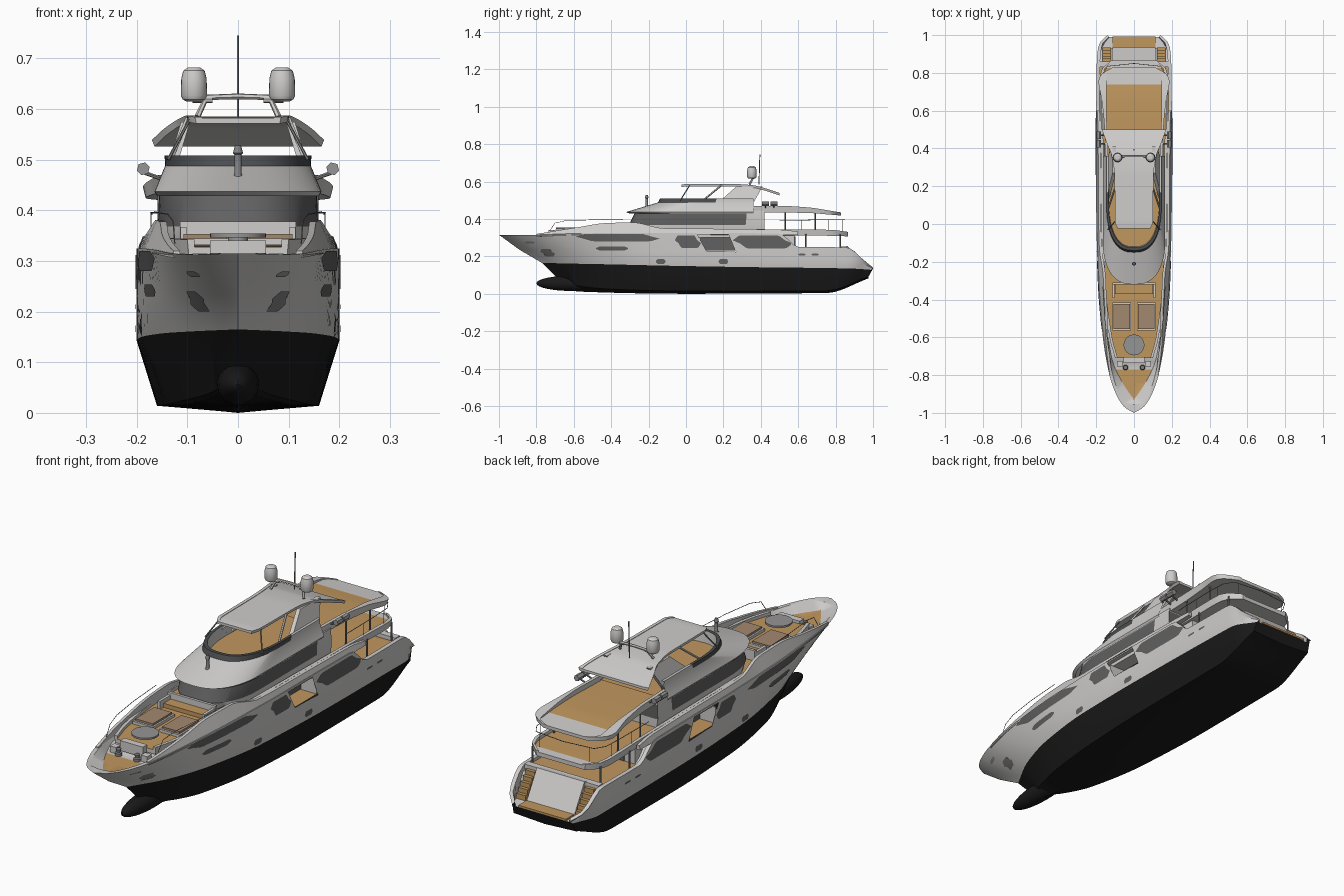
import bpy, bmesh, math
from mathutils import Vector, Matrix
from mathutils.bvhtree import BVHTree

if "Cube" in bpy.data.objects:
    bpy.data.objects.remove(bpy.data.objects["Cube"])

# Materials
COLOURS = {
    "gloss_white": (.62, .61, .6), "bottom_black": (.01, .01, .01), "tinted_glass": (.12, .12, .122),
    "teak": (.53, .31, .112), "table_grey": (.3, .3, .3), "cushion_tan": (.36, .25, .16),
    "steel": (.22, .22, .22), "dark_windscreen": (.07, .072, .076),
}
WHITE, BLACK, GLASS, TEAK, GREY, TAN, STEEL, SCREEN = range(len(COLOURS))
MATS, PARTS = [], []
for label, rgb in COLOURS.items():
    m = bpy.data.materials.new(label)
    m.use_nodes = True
    m.diffuse_color = (*rgb, 1)
    m.node_tree.nodes["Principled BSDF"].inputs["Base Color"].default_value = (*rgb, 1)
    MATS.append(m)


# Helpers
def finish(bm, name, mirrored=False):
    bmesh.ops.remove_doubles(bm, verts=bm.verts, dist=1e-5)
    bmesh.ops.recalc_face_normals(bm, faces=bm.faces)
    mesh = bpy.data.meshes.new(name)
    bm.to_mesh(mesh)
    bm.free()
    obj = bpy.data.objects.new(name, mesh)
    bpy.context.scene.collection.objects.link(obj)
    for mat in MATS:
        mesh.materials.append(mat)
    if mirrored:
        obj.modifiers.new("both_sides", "MIRROR")
    PARTS.append(obj)
    return obj


def skin(name, rows, rule, loop=False, caps="", mirrored=False):
    """Surface through rows of points; rule(strip, column, centre) gives the material, or None for a gap."""
    bm = bmesh.new()
    grid = [[bm.verts.new(p) for p in row] for row in rows]
    n = len(rows[0])

    def face(verts, i, j):
        f = bm.faces.new(verts)
        mat = rule(i, j, f.calc_center_median()) if callable(rule) else rule
        if mat is None:
            bm.faces.remove(f)
        else:
            f.material_index = mat
    for i in range(len(grid) - 1):
        for j in range(n if loop else n - 1):
            k = (j + 1) % n
            face((grid[i][j], grid[i][k], grid[i + 1][k], grid[i + 1][j]), i, j)
    if "a" in caps:
        face(grid[0], -1, 0)
    if "b" in caps:
        face(grid[-1], len(grid), 0)
    return finish(bm, name, mirrored)


def smooth(keys, t, c=1):
    """Monotone cubic through column c of the keys."""
    t = min(max(t, keys[0][0]), keys[-1][0])
    last = len(keys) - 2
    i = max(k for k in range(last + 1) if keys[k][0] <= t)

    def sec(k):
        k = min(max(k, 0), last)
        return (keys[k + 1][c] - keys[k][c]) / (keys[k + 1][0] - keys[k][0])

    def slope(k):
        a, b = sec(k - 1), sec(k)
        return 2 * a * b / (a + b) if a * b > 0 else 0
    h = keys[i + 1][0] - keys[i][0]
    s = (t - keys[i][0]) / h
    p, q = keys[i][c], keys[i + 1][c]
    return (p + (q - p) * s * s * (3 - 2 * s)
            + h * s * (1 - s) * ((1 - s) * slope(i) - s * slope(i + 1)))


def whole(half):
    """Close a half ring that starts and ends on the centre line."""
    return half + [(-x, y, z) for x, y, z in half[-2:0:-1]]


def box(name, centre, size, mat, mirrored=False):
    bm = bmesh.new()
    bmesh.ops.create_cube(bm, size=1, matrix=Matrix.Translation(centre) @ Matrix.Diagonal((*size, 1)))
    for f in bm.faces:
        f.material_index = mat
    return finish(bm, name, mirrored)


def lathe(name, centre, profile, mat, mirrored=False, sides=24):
    x, y, z = centre
    turn = [math.tau * k / sides for k in range(sides)]
    rows = [[(x + r * math.cos(a), y + r * math.sin(a), z + h) for a in turn] for r, h in profile]
    return skin(name, rows, mat, True, "ab", mirrored)


def tube(name, points, radius, mat, mirrored=True):
    rows = []
    pts = [Vector(p) for p in points]
    for i, p in enumerate(pts):
        d = (pts[min(i + 1, len(pts) - 1)] - pts[max(i - 1, 0)]).normalized()
        u = d.orthogonal().normalized() if i == 0 else (u - d * u.dot(d)).normalized()
        v = d.cross(u)
        rows.append([p + radius * (u * math.cos(k * math.pi / 3) + v * math.sin(k * math.pi / 3)) for k in range(6)])
    return skin(name, rows, mat, True, "ab", mirrored)


def deck_plate(name, keys, thick, floor_half, top, span, n=40):
    """Plate along y with a raised rim; keys are (y, half width, floor z, rim height)."""
    rows = []
    for i in range(n + 1):
        y = keys[0][0] + (keys[-1][0] - keys[0][0]) * i / n
        w, z, lip = (smooth(keys, y, c) for c in (1, 2, 3))
        inner = min(w - .014, floor_half)
        rows.append(whole([(0, y, z - thick), (w * .97, y, z - thick), (w, y, z + lip),
                           (inner, y, z + lip), (inner, y, z), (0, y, z)]))
    return skin(name, rows, lambda i, j, c: top if min(j, 9 - j) == 4 and span[0] < c.y < span[1] else WHITE,
                True, "ab")


# Hull lines: (y, half width, z)
SHEER = [(-1, 0, .315), (-.97, .05, .314), (-.9, .095, .313), (-.8, .13, .315), (-.6, .165, .322),
         (-.3, .19, .325), (.1, .2, .325), (.5, .2, .322), (.6, .2, .25), (.86, .197, .248), (.95, .187, .18), (1, .14, .14)]
KNUCKLE = [(-.89, 0, .235), (-.8, .065, .235), (-.6, .135, .235), (-.3, .182, .23), (.1, .2, .23),
           (.6, .2, .2), (.88, .196, .185), (1, .14, .135)]
WATER = [(-.77, 0, .165), (-.6, .09, .161), (-.4, .15, .157), (-.1, .19, .15), (.3, .2, .143), (.88, .195, .135), (.99, .145, .128)]
BILGE = [(-.69, 0, .085), (-.56, .055, .04), (-.4, .105, .025), (-.1, .145, .016), (.3, .16, .014), (.75, .16, .016), (.975, .15, .09)]
KEEL = [(-.66, 0, .05), (-.58, 0, .012), (0, 0, 0), (.75, 0, .004), (.975, 0, .082)]
FLOOR = [(-.93, 0, .288), (-.85, .055, .288), (-.75, .105, .288), (-.7, .12, .3), (-.3, .172, .3), (.1, .182, .3),
         (.5, .182, .3), (.58, .182, .235), (.85, .18, .235), (.93, .172, .135), (.99, .13, .13)]
rows, steps = [], 80
for i in range(steps + 1):
    u = (i / steps) ** 1.25
    half = []
    for line in (KEEL, BILGE, WATER, KNUCKLE, SHEER):
        y = line[0][0] + (line[-1][0] - line[0][0]) * u
        half.append((smooth(line, y), y, smooth(line, y, 2)))
    rim = -.955 + 1.945 * u
    y = FLOOR[0][0] + (FLOOR[-1][0] - FLOOR[0][0]) * u
    w = max(smooth(SHEER, rim) - .018, 0) if i else 0
    half += [(w, rim, smooth(SHEER, rim, 2)), (smooth(FLOOR, y), y, smooth(FLOOR, y, 2)), (0, y, smooth(FLOOR, y, 2))]
    rows.append(whole(half))


def hull_paint(i, j, c):
    j = min(j, 13 - j)
    if i == steps + 1 or j < 2:
        return BLACK
    if j == 3 and .085 < c.y < .25:
        return None
    return TEAK if j == 6 and (c.y < -.765 or .57 < c.y < .83) else WHITE


hull = skin("hull", rows, hull_paint, True, "b")
bm = bmesh.new()
bmesh.ops.create_uvsphere(bm, u_segments=24, v_segments=16, radius=1,
                          matrix=Matrix.Translation((0, -.61, .056)) @ Matrix.Diagonal((.042, .19, .041, 1)))
for f in bm.faces:
    f.material_index = BLACK
finish(bm, "bulbous_bow")

# Side balcony recess
recess = [(.199, .231), (.12, .231), (.12, .301)]
skin("side_balcony", [[(x, y, z) for x, z in recess] for y in (.06, .28)],
     lambda i, j, c: TEAK if c.z < .24 else GLASS, mirrored=True)
box("balcony_fore_wall", (.16, .075, .266), (.074, .006, .07), WHITE, True)
box("balcony_aft_wall", (.16, .262, .266), (.074, .006, .07), WHITE, True)

# Leaning bulwark above the sheer
RISE = [(-.8, .005), (-.6, .03), (-.42, .054), (-.28, .056), (-.12, .025), (.5, .02), (.6, .01)]
rows = []
for i in range(43):
    y = -.8 + 1.4 * i / 42
    w, up, z = smooth(SHEER, y), smooth(RISE, y), smooth(SHEER, min(y, .45), 2)
    x = w - .5 * up
    rows.append([(w - .001, y, z - .008), (x, y, z + up), (x - .013, y, z + up), (x - .013, y, z - .01)])
skin("upper_bulwark", rows, WHITE, True, "ab", True)

# Hull windows, ports and pockets laid on the hull side
tree = BVHTree.FromPolygons([v.co for v in hull.data.vertices], [p.vertices[:] for p in hull.data.polygons])


def decal(name, y0, y1, z0, z1, mat=GLASS, rake=0, n=18):
    rows = []
    for k in range(n + 1):
        t = k / n
        fat = min(1, .25 + t * 6, .25 + (1 - t) * 6)
        row = []
        for s in (-1, -.5, 0, .5, 1):
            z = (z0 + z1) / 2 + s * fat * (z1 - z0) / 2
            y = y0 + (y1 - y0) * t + rake * s
            hit = tree.ray_cast(Vector((1, y, z)), Vector((-1, 0, 0)))[0]
            row.append(((hit.x if hit else .19) + .0025, y, z))
        rows.append(row)
    skin(name, rows, mat, mirrored=True)


decal("forward_hull_window", -.57, -.16, .28, .32, rake=-.02)
decal("saloon_fore_window", -.05, .07, .245, .312, rake=-.01)
decal("saloon_window", .27, .55, .242, .312, rake=-.02)
decal("cabin_window", -.48, -.31, .23, .254)
decal("anchor_pocket", -.77, -.71, .2, .24, STEEL, -.01)
decal("bow_fairlead", -.86, -.81, .268, .279, GREY)
for k, y in enumerate((-.135, .2)):
    decal(f"porthole_{k}", y - .025, y + .025, .16, .185)
for k, y in enumerate((.62, .69)):
    decal(f"hull_vent_{k}", y - .02, y + .02, .205, .214)

# Upper deck, sun deck and hardtop
deck_plate("upper_deck", [(-.71, .1, .328, .014), (-.6, .13, .33, .014), (-.3, .165, .333, .014), (0, .172, .333, .014),
                          (.55, .178, .33, .014), (.77, .182, .328, .014), (.83, .165, .326, .01),
                          (.865, .12, .325, .006)], .018, .166, TEAK, (-.7, .81))
deck_plate("sun_deck", [(.1, .146, .448, .022), (.5, .156, .448, .022), (.65, .17, .446, .016), (.76, .188, .438, .008),
                        (.795, .17, .435, .005), (.83, .11, .432, .003)], .014, .145, TEAK, (.3, .735))
deck_plate("hardtop", [(-.025, .085, .582, .002), (.01, .1, .585, .002), (.25, .103, .585, .002), (.36, .118, .578, .002),
                       (.43, .145, .56, .002), (.5, .17, .537, .002)], .011, .15, WHITE, (0, 0))


# Upper house and flybridge from plan outlines
def outline(z, w, front, back, nose=.22, n=12):
    half = [(0, front, z)]
    for k in range(1, n + 1):
        a = math.pi / 2 * k / n
        half.append((w * math.sin(a) ** .75, front + nose * (1 - math.cos(a)), z))
    half += [(w, front + nose + (back - front - nose) * k / 10, z) for k in range(1, 11)]
    return [(-x, y, h) for x, y, h in half[:0:-1]] + half


skin("upper_house", [outline(.33, .152, -.29, .42), outline(.368, .158, -.305, .42),
                     outline(.43, .156, -.275, .42), outline(.445, .155, -.27, .42)],
     lambda i, j, c: GLASS if i == 1 and (c.y < .31 or c.y > .41) else WHITE, True, "b")
skin("flybridge_coaming", [outline(.428, .16, -.3, .36), outline(.437, .165, -.32, .36), outline(.488, .144, -.15, .36),
                           outline(.508, .145, -.14, .36), outline(.508, .134, -.125, .36), outline(.45, .132, -.12, .36)],
     lambda i, j, c: SCREEN if i in (2, 3) and c.y < .16 else WHITE)
skin("flybridge_floor", [outline(.456, .133, -.122, .4)], TEAK, caps="b")

# Arch, struts, mast, domes and aerial
side = [(.13, .45), (.34, .45), (.41, .574), (.27, .574)]
skin("radar_arch", [[(x - .3 * (z - .45), y, z) for y, z in side] for x in (.15, .132)], WHITE, True, "ab", True)
tube("hardtop_strut", [(.137, .08, .49), (.1, .19, .58)], .005, WHITE)
tube("front_hardtop_post", [(.138, -.03, .5), (.095, .02, .58)], .003, STEEL)
tube("mast_frame", [(.08, .34, .585), (.062, .36, .623), (0, .36, .625)], .006, WHITE)
tube("dome_arm", [(.05, .355, .618), (.09, .355, .618)], .006, WHITE)
lathe("radar_dome", (.087, .352, .615), [(.015, 0), (.022, .004), (.026, .012), (.025, .046), (.021, .061), (.012, .067)], WHITE, True)
tube("aerial", [(0, .39, .585), (0, .395, .745)], .0025, STEEL, False)
lathe("horn_post", (0, -.21, .46), [(.014, 0), (.007, .012), (.007, .05), (.01, .053), (.006, .068)], STEEL)
for k, y in enumerate((.425, .47)):
    tube(f"life_raft_{k}", [(.187, y - .019, .482), (.187, y + .019, .482)], .013, GREY)
    tube(f"raft_cradle_{k}", [(.15, y, .462), (.187, y, .475)], .004, STEEL)

# Aft saloon wall, cockpit posts and transom
box("saloon_aft_wall", (0, .5, .275), (.32, .16, .085), WHITE)
box("saloon_doors", (0, .582, .272), (.22, .006, .07), GLASS)
box("cockpit_aft_bulwark", (0, .845, .243), (.36, .03, .018), WHITE)
for name, x, y, low, top in (("cockpit_post", .165, .825, .24, .32), ("cockpit_fore_post", .175, .64, .24, .32),
                             ("sun_deck_post", .155, .69, .33, .435), ("sun_deck_fore_post", .15, .53, .33, .435)):
    tube(name, [(x, y, low), (x, y, top)], .004, STEEL)
door = [(.835, .135), (.835, .25), (.865, .255), (.934, .138)]
skin("transom_door", [[(x, y, z) for y, z in door] for x in (-.115, .115)], WHITE, True, "ab")
box("swim_platform", (0, .965, .136), (.23, .056, .008), TEAK)
for k in range(5):
    box(f"stair_{k}", (.143, .867 + .015 * k, .222 - .02 * k), (.045, .016, .03), TEAK, True)

# Foredeck lounge
box("sunpad_base", (.065, -.49, .338), (.1, .15, .012), WHITE, True)
box("sunpad", (.065, -.49, .347), (.085, .132, .012), TAN, True)
lathe("round_table", (0, -.64, .334), [(.02, 0), (.02, .012), (.055, .012), (.055, .02)], GREY, sides=32)
box("sofa_back", (0, -.315, .355), (.23, .012, .045), WHITE)
box("sofa_arm", (.108, -.355, .35), (.012, .075, .034), WHITE, True)
box("sofa_seat", (0, -.345, .342), (.2, .05, .018), TEAK)
box("deck_seat", (0, -.72, .318), (.11, .03, .044), WHITE)
box("mooring_locker", (.075, -.74, .3), (.03, .03, .03), WHITE, True)
lathe("windlass", (.045, -.76, .288), [(.014, 0), (.014, .012), (.009, .016), (.011, .028)], STEEL, True)
tube("foredeck_rail", [(.125, -.73, .335), (.128, -.7, .378), (.138, -.64, .392), (.155, -.5, .395), (.165, -.33, .397)], .0013, STEEL)
tube("upper_deck_rail", [(.17, .5, .392), (.172, .7, .395), (.168, .79, .395), (.14, .835, .395), (0, .85, .395)], .0015, STEEL)
for k, (x, y) in enumerate(((.172, .62), (.172, .76), (.12, .838))):
    tube(f"upper_deck_stanchion_{k}", [(x, y, .335), (x, y, .395)], .0012, STEEL)

# Smooth shading with sharp creases
bpy.ops.object.select_all(action="DESELECT")
for obj in PARTS:
    obj.select_set(True)
bpy.context.view_layer.objects.active = hull
bpy.ops.object.shade_smooth_by_angle(angle=math.radians(32))
